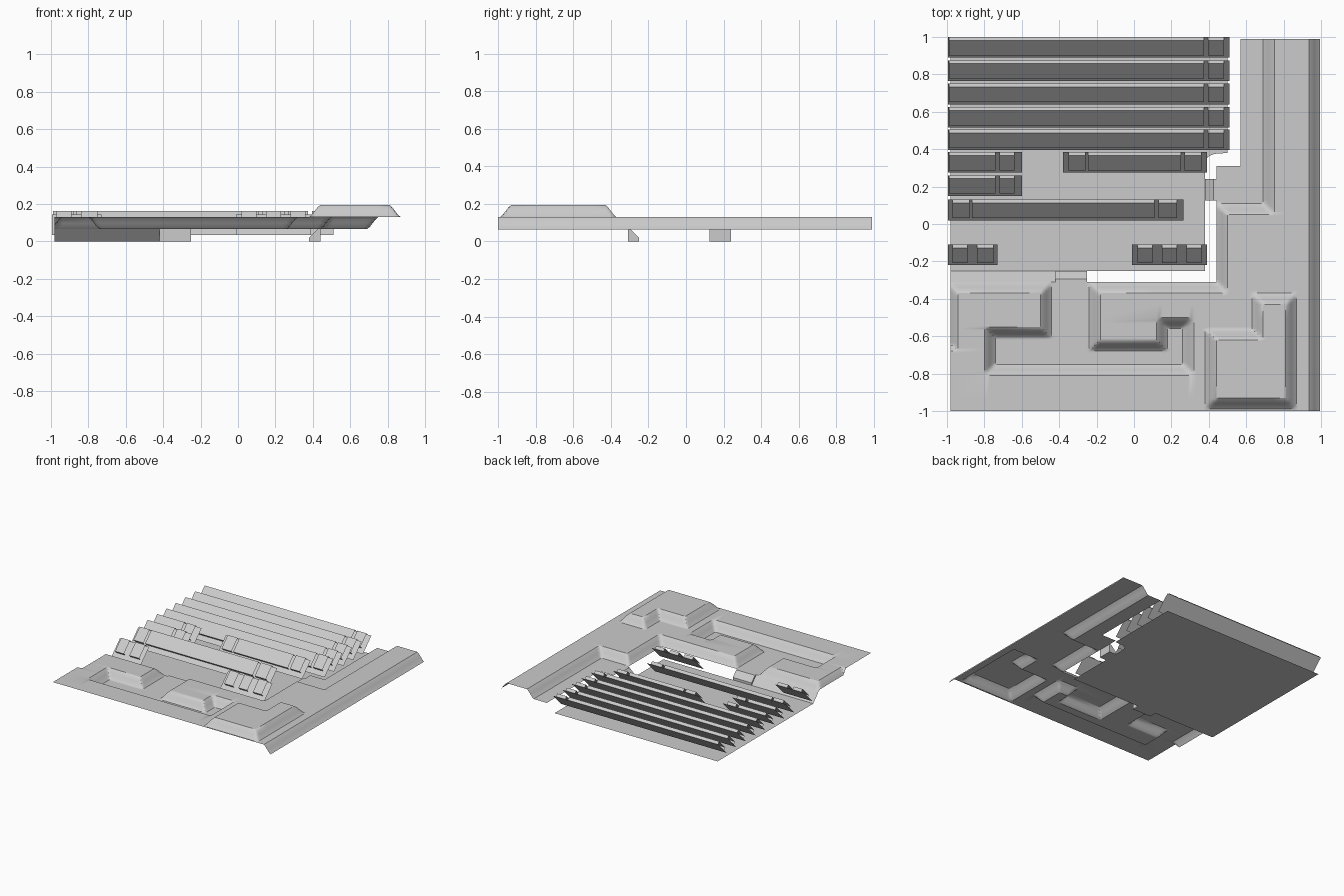
import bpy, bmesh

if "Cube" in bpy.data.objects:
    bpy.data.objects.remove(bpy.data.objects["Cube"])

LOW, STEP, W = 0.065, 0.065, 0.06   # trench level, level height, slope width

grey = bpy.data.materials.new("plain_grey")
grey.diffuse_color = (0.6, 0.6, 0.6, 1)
grey.use_nodes = True
grey.node_tree.nodes["Principled BSDF"].inputs["Base Color"].default_value = grey.diffuse_color


def finish(bm, name, smooth=False):
    mesh = bpy.data.meshes.new(name)
    bm.to_mesh(mesh)
    bm.free()
    mesh.materials.append(grey)
    obj = bpy.data.objects.new(name, mesh)
    bpy.context.collection.objects.link(obj)
    if smooth:
        bpy.ops.object.select_all(action='DESELECT')
        obj.select_set(True)
        bpy.context.view_layer.objects.active = obj
        bpy.ops.object.shade_smooth_by_angle(angle=0.6)
    return obj


def quad(bm, *pts):
    return bm.faces.new([bm.verts.new(p) for p in pts])


def strip(bm, x0, x1, profile):
    """Sweep an open (y, z) profile along x, without end caps."""
    for (ya, za), (yb, zb) in zip(profile, profile[1:]):
        quad(bm, (x0, ya, za), (x1, ya, za), (x1, yb, zb), (x0, yb, zb))


# Stepped ground sheet: rectangles (x0, x1, y0, y1) of the low and raised areas
low_areas = [(-2, .44, -.31, 2), (-2, .69, .11, 2),
             (-.74, -.24, -.75, -.61), (-.44, -.24, -.75, 0),
             (-.24, .26, -.75, -.68), (.18, .26, -.75, -.56),
             (-2, -1.0, -.62, 2)]
raised_areas = [(.38, .87, -.99, -.56), (.63, .87, -.99, -.37)]


def ease(d):
    t = min(max(d / W, 0), 1)
    return 0.5 * t + 0.5 * t * t * (3 - 2 * t)


def inside(r, x, y):
    return min(x - r[0], r[1] - x, y - r[2], r[3] - y)


def height(x, y):
    z = LOW + STEP * ease(min(-inside(r, x, y) for r in low_areas))
    z += STEP * ease(max(inside(r, x, y) for r in raised_areas))
    return z - STEP * ease(x - .935)


def grid_lines(edges, lo, hi):
    vals = {lo, hi}
    for e in edges:
        vals.update(round(e + k * W / 4, 3) for k in range(-4, 5))
    return sorted(v for v in vals if lo <= v <= hi)


areas = low_areas + raised_areas
xs = grid_lines([v for r in areas for v in r[:2]] + [.57, .935], -.98, .995)
ys = grid_lines([v for r in areas for v in r[2:]] + [.31], -1, .99)
bm = bmesh.new()
V = {}


def vert(x, y):
    if (x, y) not in V:
        V[x, y] = bm.verts.new((x, y, height(x, y)))
    return V[x, y]


for xa, xb in zip(xs, xs[1:]):
    for ya, yb in zip(ys, ys[1:]):
        cx, cy = (xa + xb) / 2, (ya + yb) / 2
        if (cx < .44 and cy > -.31) or (cx < .57 and cy > .31):
            continue
        bm.faces.new([vert(xa, ya), vert(xb, ya), vert(xb, yb), vert(xa, yb)])
finish(bm, "ground_sheet", True)

# Sunken floor with a notched corner
bm = bmesh.new()
outline = [(-.98, -.25), (.38, -.25), (.38, .33), (.395, .36), (.43, .375),
           (.5, .38), (.5, .99), (-.98, .99)]
bm.faces.new([bm.verts.new((x, y, 0)) for x, y in outline])
finish(bm, "sunken_floor")

# Bank joining the floor to the sheet
bm = bmesh.new()
strip(bm, -.98, -.42, [(-.31, LOW), (-.25, 0)])
finish(bm, "floor_bank")

# Wedge ramps between floor and sheet
wedge = [(0, 0), (0, .065), (.015, .065), (.06, .02), (.06, 0)]


def ramp(name, place, a, b):
    bm = bmesh.new()
    ends = [[bm.verts.new(place(s, d, z)) for d, z in wedge] for s in (a, b)]
    for e in ends:
        bm.faces.new(e)
    for i in range(5):
        j = (i + 1) % 5
        bm.faces.new([ends[0][i], ends[0][j], ends[1][j], ends[1][i]])
    bmesh.ops.recalc_face_normals(bm, faces=bm.faces[:])
    finish(bm, name)


ramp("front_ramp", lambda s, d, z: (s, -.31 + d, z), -.42, -.25)
ramp("side_ramp", lambda s, d, z: (.44 - d, s, z), .125, .24)

# Slanted panels: start y, x range, x ranges of the raised blocks
short = [(-.99, -.74), (-.72, -.64)]
panels = [(y, -.995, .51, [(-.99, .375), (.395, .48)])
          for y in (.89, .765, .64, .515, .395)]
panels += [(.275, -.995, -.6, short), (.15, -.995, -.6, short),
           (.275, -.38, .39, [(-.35, -.26), (-.245, .25), (.27, .36)]),
           (.02, -.995, .265, [(-.97, -.88), (-.865, .11), (.13, .23)]),
           (-.22, -.995, -.73, [(-.97, -.89), (-.84, -.75)]),
           (-.22, -.01, .39, [(.02, .1), (.15, .23), (.28, .36)])]
for n, (y, x0, x1, blocks) in enumerate(panels):
    bm = bmesh.new()
    strip(bm, x0, x1, [(y, .035), (y + .11, .145)])
    for a, b in blocks:
        strip(bm, a, b, [(y + .03, .065), (y + .012, .083),
                         (y + .092, .163), (y + .11, .145)])
    finish(bm, f"slanted_panel_{n + 1}")
